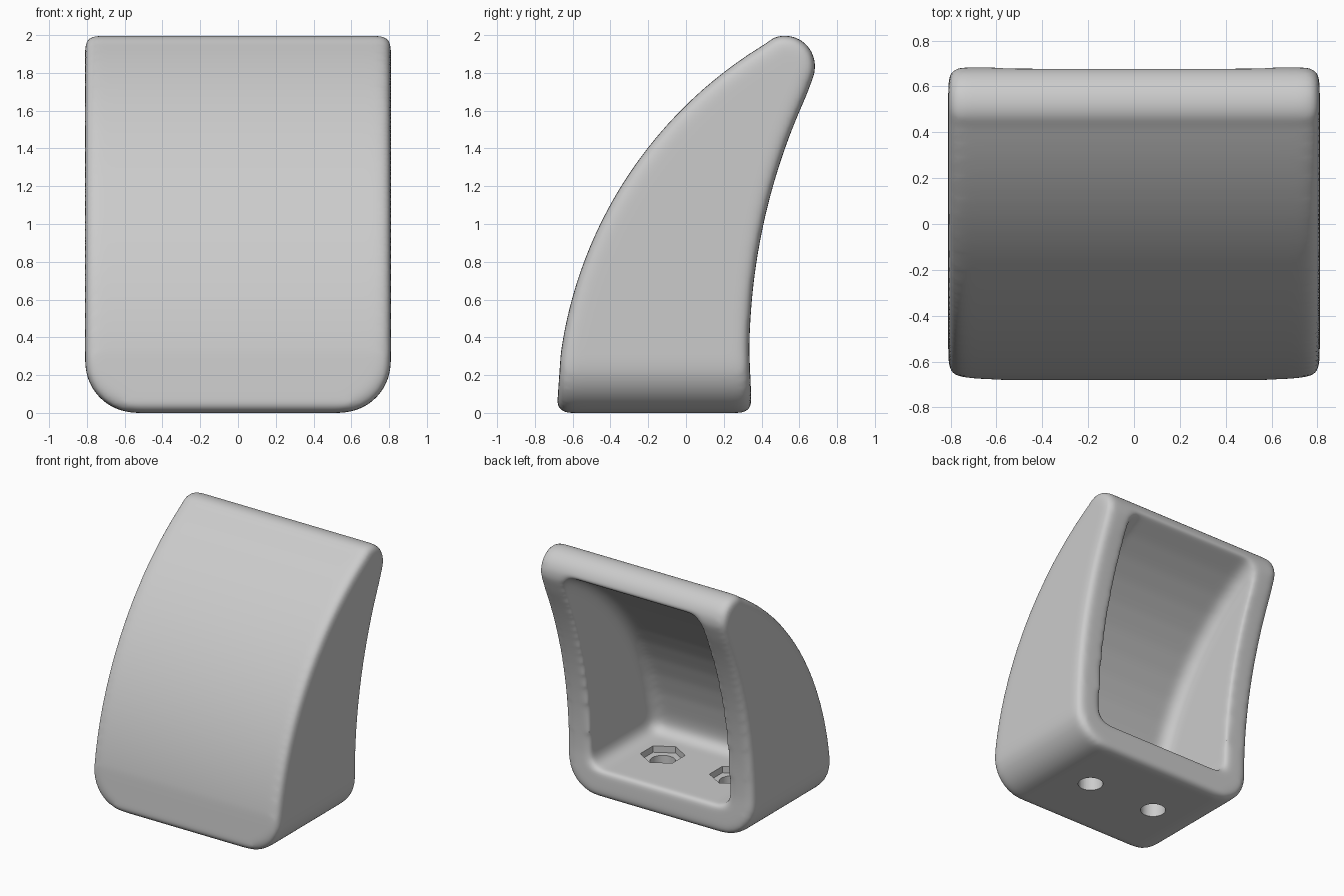
import bpy
import bmesh
from math import sin, cos, radians

if "Cube" in bpy.data.objects:
    bpy.data.objects.remove(bpy.data.objects["Cube"], do_unlink=True)

HALF_WIDTH = 0.81
WALL = 0.21
FLOOR = 0.22
FRONT_CENTRE, FRONT_RADIUS = (1.595, 0.0), 2.28
BACK_CENTRE, BACK_RADIUS = (3.635, 0.3), 3.3
TIP_CENTRE, TIP_RADIUS = (0.52, 1.835), 0.165

grey = bpy.data.materials.new("light grey")
grey.use_nodes = True
colour = (0.6, 0.6, 0.6, 1)
grey.diffuse_color = colour
grey.node_tree.nodes["Principled BSDF"].inputs["Base Color"].default_value = colour


def arc(centre, radius, start, end, steps):
    """Points (y, z) on an arc, angles in degrees."""
    angles = [radians(start + (end - start) * i / steps) for i in range(steps + 1)]
    return [(centre[0] + radius * cos(a), centre[1] + radius * sin(a)) for a in angles]


def bevel(bm, edges, size, segments):
    bmesh.ops.bevel(bm, geom=edges, offset=size, offset_type='OFFSET', segments=segments,
                    profile=0.5, affect='EDGES', clamp_overlap=False)
    bm.normal_update()


def prism(name, profile, half, fillet, corner=0):
    """Extrude a side profile across x, round the bottom corners, then all sharp edges."""
    bm = bmesh.new()
    left, right = [[bm.verts.new((x, y, z)) for y, z in profile] for x in (half, -half)]
    count = len(profile)
    bm.faces.new(left)
    bm.faces.new(right[::-1])
    for i in range(count):
        j = (i + 1) % count
        bm.faces.new((left[i], right[i], right[j], left[j]))
    bmesh.ops.recalc_face_normals(bm, faces=bm.faces)
    bm.normal_update()
    if corner:
        low = [e for e in bm.edges if all(v.co.z < 0.001 for v in e.verts)
               and abs(e.verts[0].co.x - e.verts[1].co.x) < 0.001]
        bevel(bm, low, corner, 10)
    bevel(bm, [e for e in bm.edges if e.calc_face_angle(0) > 0.8], fillet, 5)
    bmesh.ops.recalc_face_normals(bm, faces=bm.faces)
    mesh = bpy.data.meshes.new(name)
    bm.to_mesh(mesh)
    bm.free()
    obj = bpy.data.objects.new(name, mesh)
    bpy.context.collection.objects.link(obj)
    return obj


def apply(obj, kind, **settings):
    mod = obj.modifiers.new(kind.lower(), kind)
    for key, value in settings.items():
        setattr(mod, key, value)
    bpy.ops.object.select_all(action='DESELECT')
    obj.select_set(True)
    bpy.context.view_layer.objects.active = obj
    bpy.ops.object.modifier_apply(modifier=mod.name)


def cut(obj, cutter):
    cutter.hide_render = True
    apply(obj, 'BOOLEAN', operation='DIFFERENCE', solver='EXACT', object=cutter)
    bpy.data.objects.remove(cutter, do_unlink=True)


# Curved outer shell: bowed front, rounded tip, hollow-curved back
outline = [(-0.685, 0)]
outline += arc(FRONT_CENTRE, FRONT_RADIUS, 172, 120.4, 24)
outline += arc(TIP_CENTRE, TIP_RADIUS, 120.4, -26.2, 14)[1:]
outline += arc(BACK_CENTRE, BACK_RADIUS, 153.8, 179.65, 16)[1:]
outline += [(0.349, 0)]
shell = prism("curved_shell", outline, HALF_WIDTH, 0.05, corner=0.27)

# Hollow, open at the back, following the front wall
hollow = arc(FRONT_CENTRE, FRONT_RADIUS - WALL, 173.9, 107, 14)
hollow += [(1.2, hollow[-1][1]), (1.2, hollow[0][1])]
hollow = [(y, max(z, FLOOR)) for y, z in hollow]
cut(shell, prism("hollow_cutter", hollow, HALF_WIDTH - WALL, 0.1))

# Soften the rim of the opening
apply(shell, 'REMESH', mode='VOXEL', voxel_size=0.02, use_smooth_shade=True)
apply(shell, 'SMOOTH', factor=0.5, iterations=18)

# Two bolt holes through the floor, each with a hexagonal nut pocket
for x in (-0.3, 0.3):
    for sides, radius, bottom in ((6, 0.16, FLOOR - 0.05), (40, 0.092, -0.2)):
        top = 0.5
        bpy.ops.mesh.primitive_cylinder_add(vertices=sides, radius=radius, depth=top - bottom,
                                            location=(x, -0.14, (top + bottom) / 2))
        cut(shell, bpy.context.object)

shell.data.materials.clear()
shell.data.materials.append(grey)
for face in shell.data.polygons:
    face.material_index = 0
bpy.ops.object.select_all(action='DESELECT')
shell.select_set(True)
bpy.context.view_layer.objects.active = shell
bpy.ops.object.shade_smooth_by_angle(angle=radians(35))
